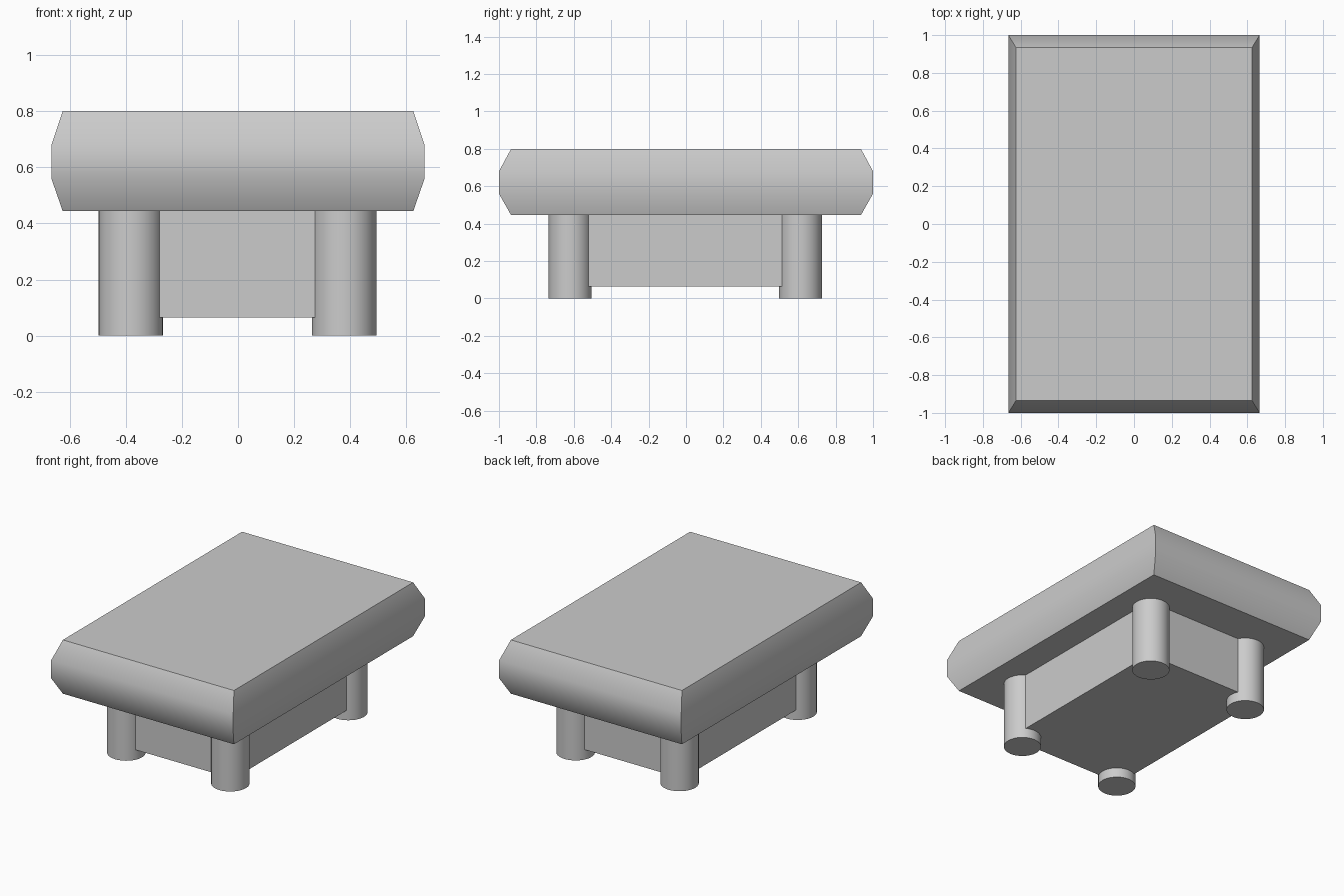
import bpy
import bmesh
import math

cube = bpy.data.objects.get("Cube")
if cube:
    bpy.data.objects.remove(cube, do_unlink=True)

grey = bpy.data.materials.new("plain grey")
grey.use_nodes = True
colour = (0.6, 0.6, 0.6, 1)
grey.diffuse_color = colour
grey.node_tree.nodes["Principled BSDF"].inputs["Base Color"].default_value = colour


def finish(obj, name):
    obj.name = name
    obj.data.materials.append(grey)
    bpy.ops.object.select_all(action="DESELECT")
    obj.select_set(True)
    bpy.context.view_layer.objects.active = obj
    bpy.ops.object.shade_smooth_by_angle(angle=math.radians(35))


# Table top: stacked rectangles, with rounded-off long and short sides
RINGS = [(0.625, 0.935, 0.445), (0.665, 1, 0.56), (0.665, 1, 0.68), (0.625, 0.935, 0.8)]
CORNERS = [(-1, -1), (1, -1), (1, 1), (-1, 1)]
bm = bmesh.new()
rings = [[bm.verts.new((sx * x, sy * y, z)) for sx, sy in CORNERS] for x, y, z in RINGS]
for low, high in zip(rings, rings[1:]):
    for i in range(4):
        j = (i + 1) % 4
        bm.faces.new((low[i], low[j], high[j], high[i]))
bm.faces.new(rings[0][::-1])
bm.faces.new(rings[-1])
mesh = bpy.data.meshes.new("table_top")
bm.to_mesh(mesh)
bm.free()
top = bpy.data.objects.new("table_top", mesh)
bpy.context.collection.objects.link(top)
finish(top, "table_top")

# Box body under the top
bpy.ops.mesh.primitive_cube_add(size=1, location=(-0.002, -0.003, 0.255))
body = bpy.context.object
body.dimensions = (0.874, 1.334, 0.38)
bpy.ops.object.transform_apply(location=False, rotation=False, scale=True)
finish(body, "box_body")

# Four round legs
for side, sx in (("right", -1), ("left", 1)):
    for end, sy in (("front", -1), ("back", 1)):
        bpy.ops.mesh.primitive_cylinder_add(
            vertices=32, radius=0.115, depth=0.45,
            location=(sx * 0.38 - 0.002, sy * 0.616 - 0.004, 0.225))
        finish(bpy.context.object, f"{end}_{side}_leg")
